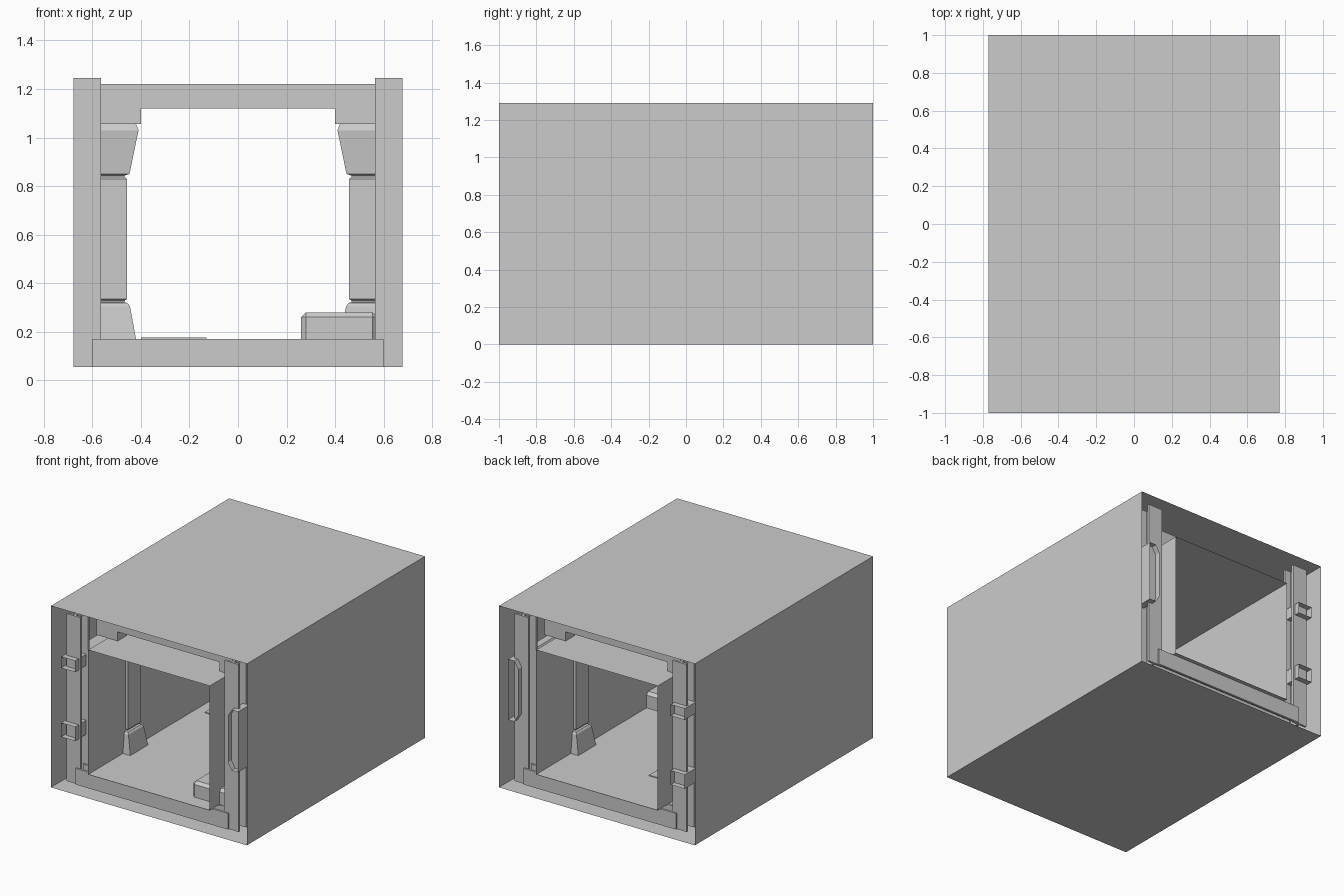
import bpy, bmesh
from mathutils import Vector

if "Cube" in bpy.data.objects:
    bpy.data.objects.remove(bpy.data.objects["Cube"])


def make(name, verts, faces):
    me = bpy.data.meshes.new(name)
    me.from_pydata(verts, [], faces)
    me.update()
    ob = bpy.data.objects.new(name, me)
    bpy.context.collection.objects.link(ob)
    return ob


def sleeve(name, profile, y0=-1.0, y1=1.0):
    """Open-ended sheet tube: closed x,z profile swept along y."""
    n = len(profile)
    verts = [(x, y, z) for y in (y0, y1) for x, z in profile]
    faces = [(i, (i + 1) % n, (i + 1) % n + n, i + n) for i in range(n)]
    return make(name, verts, faces)


def rect(x0, x1, z0, z1):
    return [(x0, z0), (x1, z0), (x1, z1), (x0, z1)]


def block(name, lo, hi, bevel=0.0):
    bm = bmesh.new()
    bmesh.ops.create_cube(bm, size=1)
    lo, hi = Vector(lo), Vector(hi)
    for v in bm.verts:
        v.co = (lo + hi) / 2 + Vector(a * b for a, b in zip(v.co, hi - lo))
    if bevel:
        bmesh.ops.bevel(bm, geom=bm.edges[:], offset=bevel, segments=1, affect='EDGES')
    me = bpy.data.meshes.new(name)
    bm.to_mesh(me)
    bm.free()
    ob = bpy.data.objects.new(name, me)
    bpy.context.collection.objects.link(ob)
    return ob


def i_beam(name, x0, x1, z0, z1, y, vertical):
    """Two flanges facing the ends, joined by a thin web."""
    d, t = 0.05, 0.008
    for s, part in ((-1, "front_flange"), (1, "back_flange")):
        yc = y + s * (d - t)
        block(f"{name}_{part}", (x0, yc - t, z0), (x1, yc + t, z1))
    cx, cz = (x0 + x1) / 2, (z0 + z1) / 2
    if vertical:
        block(name + "_web", (cx - t, y - d, z0), (cx + t, y + d, z1))
    else:
        block(name + "_web", (x0, y - d, cz - t), (x1, y + d, cz + t))


# Outer shell and inner passage, both open at the ends
sleeve("outer_shell", rect(-0.77, 0.77, 0, 1.29))
sleeve("inner_passage", rect(-0.478, 0.478, 0.17, 1.055))

# Beam frames near both ends
for s, end in ((-1, "front"), (1, "back")):
    for m, side in ((-1, "left"), (1, "right")):
        a, b = sorted((m * 0.565, m * 0.678))
        i_beam(f"{end}_{side}_column", a, b, 0.055, 1.245, s * 0.91, True)
        c, e = sorted((m * 0.40, m * 0.565))
        block(f"{end}_{side}_corner_bracket", (c, s * 0.73 - 0.05, 1.055), (e, s * 0.73 + 0.05, 1.12))
    i_beam(f"{end}_floor_beam", -0.6, 0.6, 0.055, 0.17, s * 0.92, False)
    i_beam(f"{end}_roof_beam", -0.565, 0.565, 1.12, 1.22, s * 0.73, False)

# Service ducts between passage and shell
sleeve("upper_duct", rect(-0.69, -0.58, 0.87, 0.95))
sleeve("lower_duct", rect(-0.69, -0.58, 0.38, 0.48))
sleeve("wide_duct", [(0.62, 0.55), (0.65, 0.50), (0.70, 0.50), (0.70, 0.93), (0.65, 0.93), (0.62, 0.88)])


# Half-embedded wall pillars: stacked rectangular rings
def pillar(name, side, yc):
    rings = [(0.42, 0.10, 0.17), (0.445, 0.085, 0.305), (0.455, 0.075, 0.318),
             (0.468, 0.062, 0.322), (0.468, 0.062, 0.328), (0.458, 0.072, 0.335),
             (0.458, 0.072, 0.83), (0.468, 0.062, 0.838), (0.468, 0.062, 0.843),
             (0.447, 0.08, 0.85), (0.41, 0.10, 1.03), (0.42, 0.09, 1.055)]
    verts, faces = [], []
    for x, h, z in rings:
        verts += [(side * px, yc + py, z) for px, py in ((x, -h), (x, h), (0.565, h), (0.565, -h))]
    for r in range(len(rings) - 1):
        for i in range(4):
            a, b = r * 4 + i, r * 4 + (i + 1) % 4
            faces.append((a, b, b + 4, a + 4))
    n = len(verts)
    faces += [(3, 2, 1, 0), (n - 4, n - 3, n - 2, n - 1)]
    ob = make(name, verts, faces)
    bm = bmesh.new()
    bm.from_mesh(ob.data)
    bmesh.ops.recalc_face_normals(bm, faces=bm.faces)
    bm.to_mesh(ob.data)
    bm.free()


pillar("left_pillar", -1, -0.51)
pillar("right_pillar", 1, 0.51)

# Raised side platform and thin floor plate
block("side_platform", (0.26, -0.89, 0.15), (0.575, -0.24, 0.28), 0.02)
block("floor_plate", (-0.40, 0.2, 0.165), (-0.13, 0.6, 0.176))
